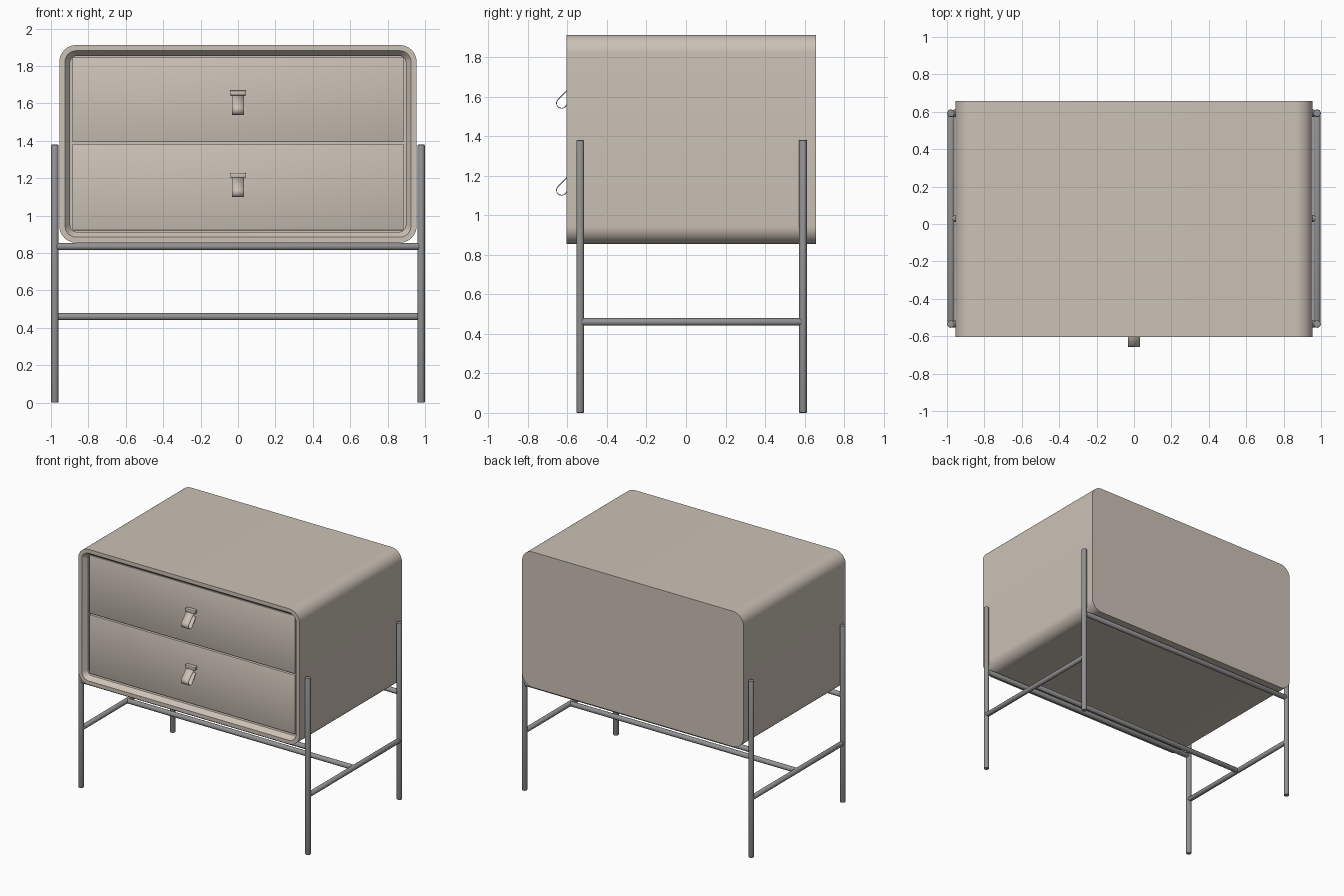
import bpy, bmesh, math
from mathutils import Vector

if "Cube" in bpy.data.objects:
    bpy.data.objects.remove(bpy.data.objects["Cube"])


def material(name, rgb):
    m = bpy.data.materials.new(name)
    m.diffuse_color = (*rgb, 1)
    m.use_nodes = True
    m.node_tree.nodes["Principled BSDF"].inputs["Base Color"].default_value = m.diffuse_color
    return m


BEIGE = material("warm beige lacquer", (0.60, 0.54, 0.47))
STEEL = material("grey steel", (0.29, 0.29, 0.29))


def finish(bm, name, mat, angle=35):
    bmesh.ops.recalc_face_normals(bm, faces=bm.faces)
    me = bpy.data.meshes.new(name)
    bm.to_mesh(me)
    bm.free()
    me.materials.append(mat)
    ob = bpy.data.objects.new(name, me)
    bpy.context.collection.objects.link(ob)
    bpy.ops.object.select_all(action='DESELECT')
    ob.select_set(True)
    bpy.context.view_layer.objects.active = ob
    bpy.ops.object.shade_smooth_by_angle(angle=math.radians(angle))
    return ob


def rounded_rect(bm, hx, z0, z1, r, y, n=10):
    """Loop of vertices in an upright plane at depth y."""
    loop = []
    corners = [(hx - r, z1 - r), (-hx + r, z1 - r), (-hx + r, z0 + r), (hx - r, z0 + r)]
    for q, (cx, cz) in enumerate(corners):
        for i in range(n + 1):
            a = math.pi / 2 * (q + i / n)
            loop.append(bm.verts.new((cx + r * math.cos(a), y, cz + r * math.sin(a))))
    return loop


def loft(bm, loops):
    for a, b in zip(loops, loops[1:]):
        for i in range(len(a)):
            j = (i + 1) % len(a)
            bm.faces.new((a[i], a[j], b[j], b[i]))
    bm.faces.new(loops[0])
    bm.faces.new(loops[-1])


def rod(name, p, q, r=0.02, bevel=0.005):
    """Round bar with softened ends."""
    p, q = Vector(p), Vector(q)
    bm = bmesh.new()
    bmesh.ops.create_cone(bm, cap_ends=True, segments=20, radius1=r, radius2=r,
                          depth=(q - p).length)
    rims = [e for e in bm.edges if abs(e.verts[0].co.z - e.verts[1].co.z) < 1e-5]
    bmesh.ops.bevel(bm, geom=rims, offset=bevel, segments=2, affect='EDGES', profile=0.5)
    rot = (q - p).to_track_quat('Z', 'Y')
    for v in bm.verts:
        v.co = rot @ v.co + (p + q) / 2
    return finish(bm, name, STEEL)


def box(name, size, centre, mat, bevel):
    bm = bmesh.new()
    bmesh.ops.create_cube(bm, size=1)
    for v in bm.verts:
        v.co = Vector(a * b + c for a, b, c in zip(v.co, size, centre))
    bmesh.ops.bevel(bm, geom=bm.edges[:], offset=bevel, segments=2, affect='EDGES', profile=0.5)
    return finish(bm, name, mat)


# Cabinet shell: closed back, flat front lip, sloped inner rim, shallow recess
bm = bmesh.new()
Z0, Z1, HX = 0.855, 1.912, 0.955
loft(bm, [rounded_rect(bm, HX - d, Z0 + d, Z1 - d, r, y) for d, r, y in (
    (0, 0.09, 0.657), (0, 0.09, -0.605), (0.03, 0.06, -0.605),
    (0.058, 0.035, -0.57), (0.058, 0.035, -0.53))])
finish(bm, "cabinet_shell", BEIGE)

# Two drawer fronts set into the recess with a thin gap
FACE = -0.565
for name, z0, z1 in (("lower_drawer", 0.922, 1.383), ("upper_drawer", 1.393, 1.846)):
    box(name, (1.772, 0.045, z1 - z0), (0, FACE + 0.0225, (z0 + z1) / 2), BEIGE, 0.003)

# Folded strap pulls: a thin teardrop band, open at the sides, held by a clamp bar
for name, base in (("lower", 1.10), ("upper", 1.54)):
    tip, rad = Vector((-0.629, 0.027)), 0.026
    outline = [Vector((FACE, 0.128))]
    for i in range(15):
        a = math.radians(135 + i * 180 / 14)
        outline.append(tip + rad * Vector((math.cos(a), math.sin(a))))
    outline.append(Vector((FACE, 0.072)))
    bm = bmesh.new()
    rows = [[bm.verts.new((x, p.x, base + p.y)) for p in outline] for x in (-0.033, 0.033)]
    for i in range(len(outline) - 1):
        bm.faces.new((rows[0][i], rows[0][i + 1], rows[1][i + 1], rows[1][i]))
    strap = finish(bm, name + "_strap_pull", BEIGE, 50)
    mod = strap.modifiers.new("thickness", 'SOLIDIFY')
    mod.thickness = 0.004
    mod.offset = 0
    box(name + "_pull_clamp", (0.086, 0.03, 0.026), (0, FACE - 0.014, base + 0.116), BEIGE, 0.004)

# Steel frame: four legs, side rails, bearer rails and a central stretcher
LX, FRONT, BACK = 0.979, -0.535, 0.592
for side, sx in (("left", -1), ("right", 1)):
    for end, y in (("front", FRONT), ("back", BACK)):
        rod(f"{side}_{end}_leg", (sx * LX, y, 0), (sx * LX, y, 1.38))
    rod(f"{side}_side_rail", (sx * LX, FRONT, 0.46), (sx * LX, BACK, 0.46), 0.019)
for end, y in (("front", FRONT), ("back", BACK)):
    rod(f"{end}_bearer_rail", (-LX + 0.01, y, 0.835), (LX - 0.01, y, 0.835), 0.0195)
rod("central_stretcher", (-LX, 0.03, 0.46), (LX, 0.03, 0.46), 0.019)
